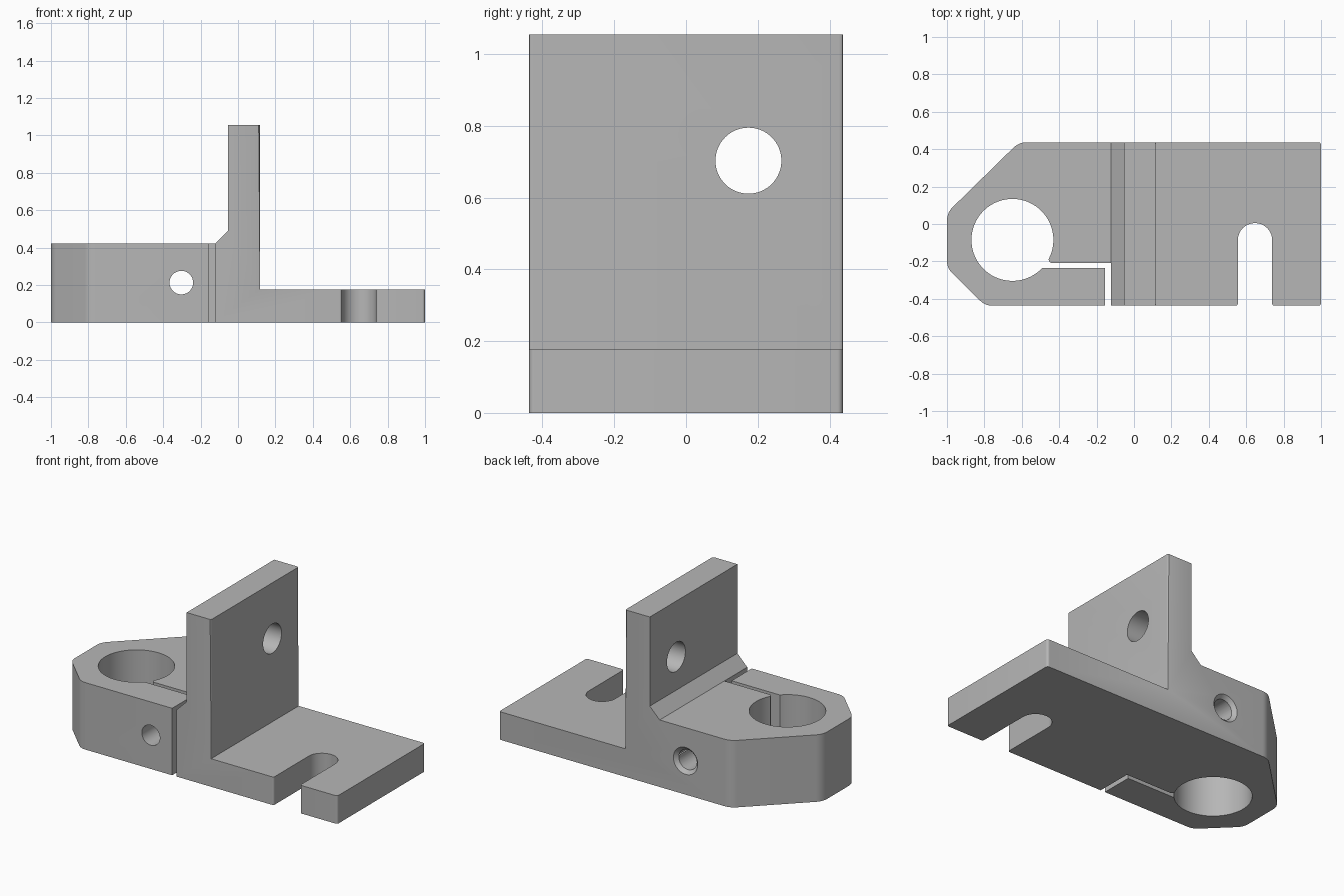
import bpy
import bmesh
from math import cos, sin, tan, pi
from mathutils import Vector

cube = bpy.data.objects.get("Cube")
if cube:
    bpy.data.objects.remove(cube, do_unlink=True)

grey = bpy.data.materials.new("light_grey")
grey.use_nodes = True
colour = (0.47, 0.47, 0.47, 1)
grey.diffuse_color = colour
grey.node_tree.nodes["Principled BSDF"].inputs["Base Color"].default_value = colour

AXES = {
    "z": lambda u, v, w: (u, v, w),
    "y": lambda u, v, w: (u, w, v),
    "x": lambda u, v, w: (w, u, v),
}


def rounded(corners, steps=8):
    """Fillet every (x, y, radius) corner of a polygon."""
    out = []
    for i, (x, y, r) in enumerate(corners):
        p = Vector((x, y))
        a = (Vector(corners[i - 1][:2]) - p).normalized()
        b = (Vector(corners[(i + 1) % len(corners)][:2]) - p).normalized()
        half = a.angle(b) / 2
        centre = p + (a + b).normalized() * (r / sin(half))
        start = p + a * (r / tan(half)) - centre
        end = p + b * (r / tan(half)) - centre
        for k in range(steps + 1):
            out.append(centre + start.slerp(end, k / steps).normalized() * r)
    return out


def circle(cx, cy, r, n=64):
    return [(cx + r * cos(2 * pi * k / n), cy + r * sin(2 * pi * k / n)) for k in range(n)]


def loft(name, lower, upper, w0, w1, axis):
    """Solid between two matching outlines along an axis."""
    bm = bmesh.new()
    a = [bm.verts.new(AXES[axis](u, v, w0)) for u, v in lower]
    b = [bm.verts.new(AXES[axis](u, v, w1)) for u, v in upper]
    bm.faces.new(a)
    bm.faces.new(b)
    for i in range(len(a)):
        bm.faces.new((a[i - 1], a[i], b[i], b[i - 1]))
    bmesh.ops.recalc_face_normals(bm, faces=bm.faces)
    mesh = bpy.data.meshes.new(name)
    bm.to_mesh(mesh)
    bm.free()
    mesh.materials.append(grey)
    obj = bpy.data.objects.new(name, mesh)
    bpy.context.scene.collection.objects.link(obj)
    return obj


def prism(name, pts, w0, w1, axis):
    return loft(name, pts, pts, w0, w1, axis)


def combine(target, tool, operation):
    tool.hide_render = True
    mod = target.modifiers.new("cut", "BOOLEAN")
    mod.operation = operation
    mod.solver = "EXACT"
    mod.object = tool
    bpy.context.view_layer.update()
    bpy.context.view_layer.objects.active = target
    bpy.ops.object.modifier_apply(modifier=mod.name)
    bpy.data.objects.remove(tool, do_unlink=True)


D = 0.437       # half depth
H = 1.055       # full height
WALL = 0.118    # right face of the upright wall
PLATE = 0.177   # plate thickness

# Plan outline with the open slot in the plate
plan = rounded([
    (-1, -0.235, 0.09), (-0.795, -D, 0.09),
    (0.555, -D, 0.012), (0.555, 0.005, 0.0915), (0.739, 0.005, 0.0915), (0.739, -D, 0.012),
    (1, -D, 0.015), (1, D, 0.015),
    (-0.615, D, 0.1), (-1, 0.06, 0.1),
])
bracket = prism("clamp_bracket", plan, 0, H, "z")

# Side profile: clamp block, chamfer, upright wall, plate
side = [(-1.1, -0.1), (1.1, -0.1), (1.1, PLATE), (WALL, PLATE), (WALL, H + 0.1),
        (-0.053, H + 0.1), (-0.053, 0.492), (-0.122, 0.423), (-1.1, 0.423)]
combine(bracket, prism("side_profile", side, -1, 1, "y"), "INTERSECT")

# Soften the two outer upright edges of the wall
bm = bmesh.new()
bm.from_mesh(bracket.data)
edges = [e for e in bm.edges if e.calc_length() > 0.5 and all(
    abs(v.co.x - WALL) < 0.001 and abs(abs(v.co.y) - D) < 0.001 for v in e.verts)
    and abs(e.verts[0].co.z - e.verts[1].co.z) > 0.5]
bmesh.ops.bevel(bm, geom=edges, offset=0.012, segments=4, profile=0.5, affect="EDGES")
bm.to_mesh(bracket.data)
bm.free()
bracket.data.update()

# Clamp bore and the L-shaped slit leading out of it
combine(bracket, prism("bore", circle(-0.65, -0.085, 0.219, 96), -0.2, 0.8, "z"), "DIFFERENCE")
slit = [(-0.55, -0.235), (-0.154, -0.235), (-0.154, -0.6), (-0.123, -0.6), (-0.123, -0.208),
        (-0.442, -0.208), (-0.452, -0.203), (-0.458, -0.188), (-0.55, -0.18)]
combine(bracket, prism("slit", slit, -0.2, 0.8, "z"), "DIFFERENCE")

# Clamp screw hole with a countersunk rear mouth
combine(bracket, prism("screw_hole", circle(-0.303, 0.213, 0.063), -0.8, 0.8, "y"), "DIFFERENCE")
combine(bracket, loft("countersink", circle(-0.303, 0.213, 0.061), circle(-0.303, 0.213, 0.109),
                      D - 0.024, D + 0.024, "y"), "DIFFERENCE")

# Hole through the upright wall
combine(bracket, prism("wall_hole", circle(0.174, 0.703, 0.092), -0.4, 0.4, "x"), "DIFFERENCE")

bpy.ops.object.select_all(action="DESELECT")
bracket.select_set(True)
bpy.context.view_layer.objects.active = bracket
bpy.ops.object.shade_smooth_by_angle(angle=0.5)
